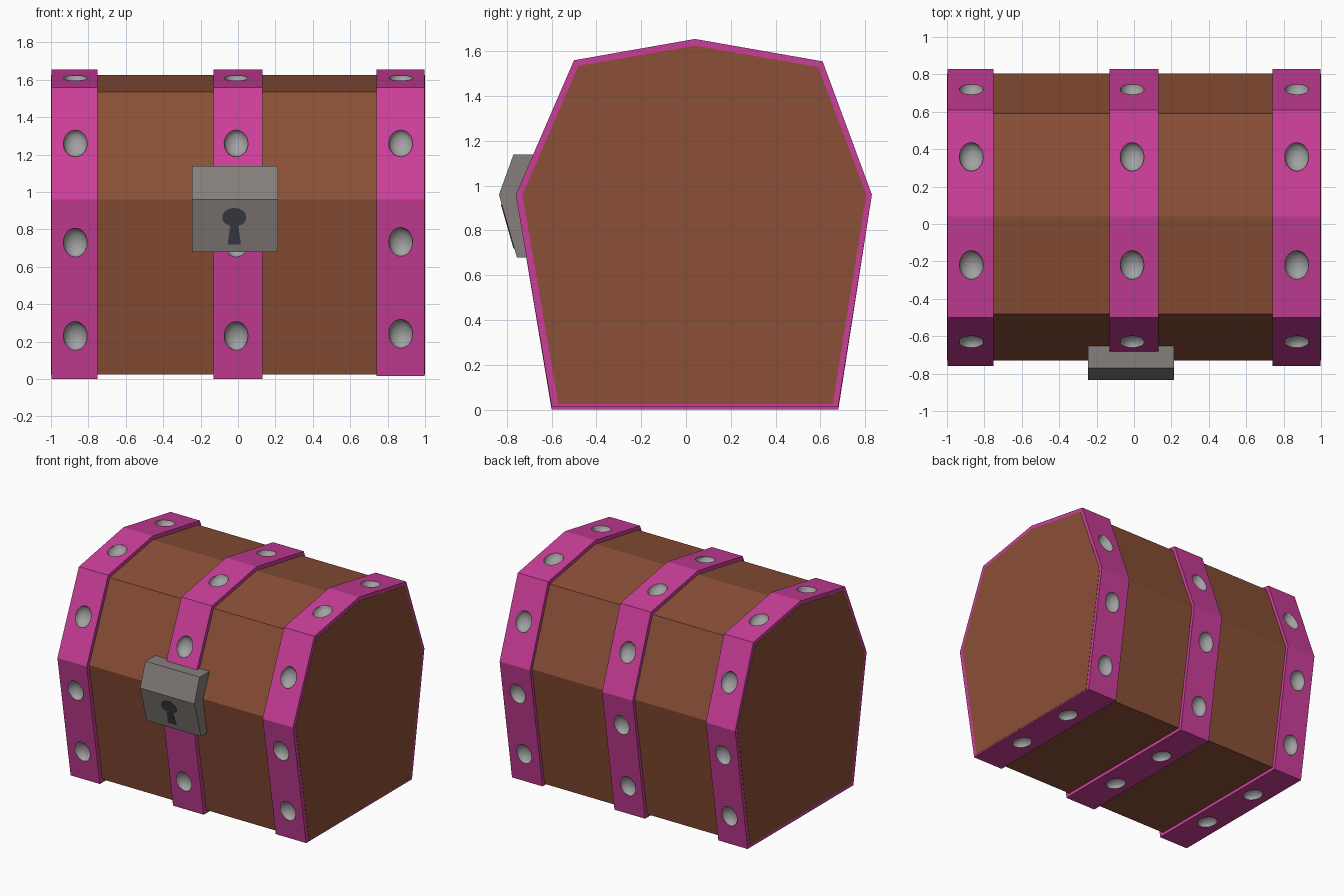
import bpy, bmesh, math
from mathutils import Vector, Matrix

if "Cube" in bpy.data.objects:
    bpy.data.objects.remove(bpy.data.objects["Cube"])


def material(name, rgb):
    m = bpy.data.materials.new(name)
    m.diffuse_color = (*rgb, 1)
    m.use_nodes = True
    m.node_tree.nodes["Principled BSDF"].inputs["Base Color"].default_value = m.diffuse_color
    return m


WOOD = material("brown wood", (0.26, 0.08, 0.038))
PINK = material("magenta band", (0.60, 0.048, 0.32))
STUD = material("pale stud metal", (0.36, 0.36, 0.36))
IRON = material("grey lock metal", (0.24, 0.215, 0.20))
DARK = material("dark keyhole", (0.05, 0.05, 0.065))


def make_object(name, bm, mat):
    bmesh.ops.recalc_face_normals(bm, faces=bm.faces)
    mesh = bpy.data.meshes.new(name)
    bm.to_mesh(mesh)
    bm.free()
    mesh.materials.append(mat)
    ob = bpy.data.objects.new(name, mesh)
    bpy.context.collection.objects.link(ob)
    return ob


def prism(name, profile, x0, x1, mat):
    """Extrude a (y, z) profile along x."""
    bm = bmesh.new()
    face = bm.faces.new([bm.verts.new((x0, y, z)) for y, z in profile])
    new = bmesh.ops.extrude_face_region(bm, geom=[face])["geom"]
    bmesh.ops.translate(bm, vec=(x1 - x0, 0, 0),
                        verts=[v for v in new if isinstance(v, bmesh.types.BMVert)])
    return make_object(name, bm, mat)


def band_profile(bottom):
    return [(-0.60, bottom), (-0.76, 0.96), (-0.50, 1.56), (0.04, 1.655),
            (0.61, 1.555), (0.83, 0.96), (0.68, bottom)]


# Chest body, just proud of the end bands so its ends stay brown
body = prism("chest_body",
             [(-0.57, 0.025), (-0.73, 0.96), (-0.48, 1.535), (0.04, 1.625),
              (0.59, 1.53), (0.805, 0.96), (0.655, 0.025)], -1.0, 1.0, WOOD)

# Three bands
bands = []
for name, x0, x1, low in (("left_band", -0.998, -0.75, 0.0),
                          ("middle_band", -0.13, 0.13, 0.0),
                          ("right_band", 0.74, 0.998, 0.015)):
    bands.append(prism(name, band_profile(low), x0, x1, PINK))

# Oval stud sockets: two on each long side and the bottom, one on each lid face
bm = bmesh.new()
for cx, low in ((-0.87, 0.0), (-0.01, 0.0), (0.87, 0.015)):
    pts = [Vector((0, y, z)) for y, z in band_profile(low)]
    spots = [(0.24, 0.76), (0.5,), (0.52,), (0.56,), (0.5,), (0.24, 0.76), (0.3, 0.7)]
    for i, fractions in enumerate(spots):
        a, b = pts[i], pts[(i + 1) % len(pts)]
        t = (b - a).normalized()
        n = Vector((1, 0, 0)).cross(t)
        for f in fractions:
            rot = Matrix((Vector((1, 0, 0)), t, n)).transposed().to_4x4()
            place = Matrix.Translation(a.lerp(b, f) + Vector((cx, 0, 0)))
            bmesh.ops.create_uvsphere(bm, u_segments=20, v_segments=12, radius=1,
                                      matrix=place @ rot @ Matrix.Diagonal((0.064, 0.078, 0.05, 1)))
for face in bm.faces:
    face.smooth = True
cutter = make_object("stud_cutter", bm, STUD)
cutter.hide_render = True

# Cut the sockets; the cut faces take the stud colour
for ob in [body] + bands:
    mod = ob.modifiers.new("sockets", 'BOOLEAN')
    mod.operation = 'DIFFERENCE'
    mod.solver = 'EXACT'
    mod.material_mode = 'TRANSFER'
    mod.object = cutter
bpy.context.view_layer.update()
deps = bpy.context.evaluated_depsgraph_get()
cut = [(ob, bpy.data.meshes.new_from_object(ob.evaluated_get(deps))) for ob in [body] + bands]
for ob, mesh in cut:
    ob.modifiers.clear()
    ob.data = mesh
bpy.data.objects.remove(cutter)

# Lock plate
prism("lock", [(-0.77, 1.14), (-0.835, 0.96), (-0.755, 0.68), (-0.68, 0.68),
               (-0.70, 0.96), (-0.65, 1.14)], -0.245, 0.215, IRON)

# Keyhole: round head with flared stem, lying on the lower lock face
outline = [(0.035, 0.72), (0.022, 0.82)]
outline += [(0.065 * math.cos(math.radians(d)), 0.865 + 0.05 * math.sin(math.radians(d)))
            for d in range(-50, 231, 20)]
outline += [(-0.022, 0.82), (-0.035, 0.72)]
bm = bmesh.new()
rings = []
for lift in (0.004, -0.003):
    rings.append([bm.verts.new((-0.02 + x, -0.835 + (0.96 - z) * 0.08 / 0.28 - lift, z))
                  for x, z in outline])
bm.faces.new(rings[0])
bm.faces.new(rings[1])
for i in range(len(outline)):
    j = (i + 1) % len(outline)
    bm.faces.new((rings[0][i], rings[0][j], rings[1][j], rings[1][i]))
make_object("keyhole", bm, DARK)
